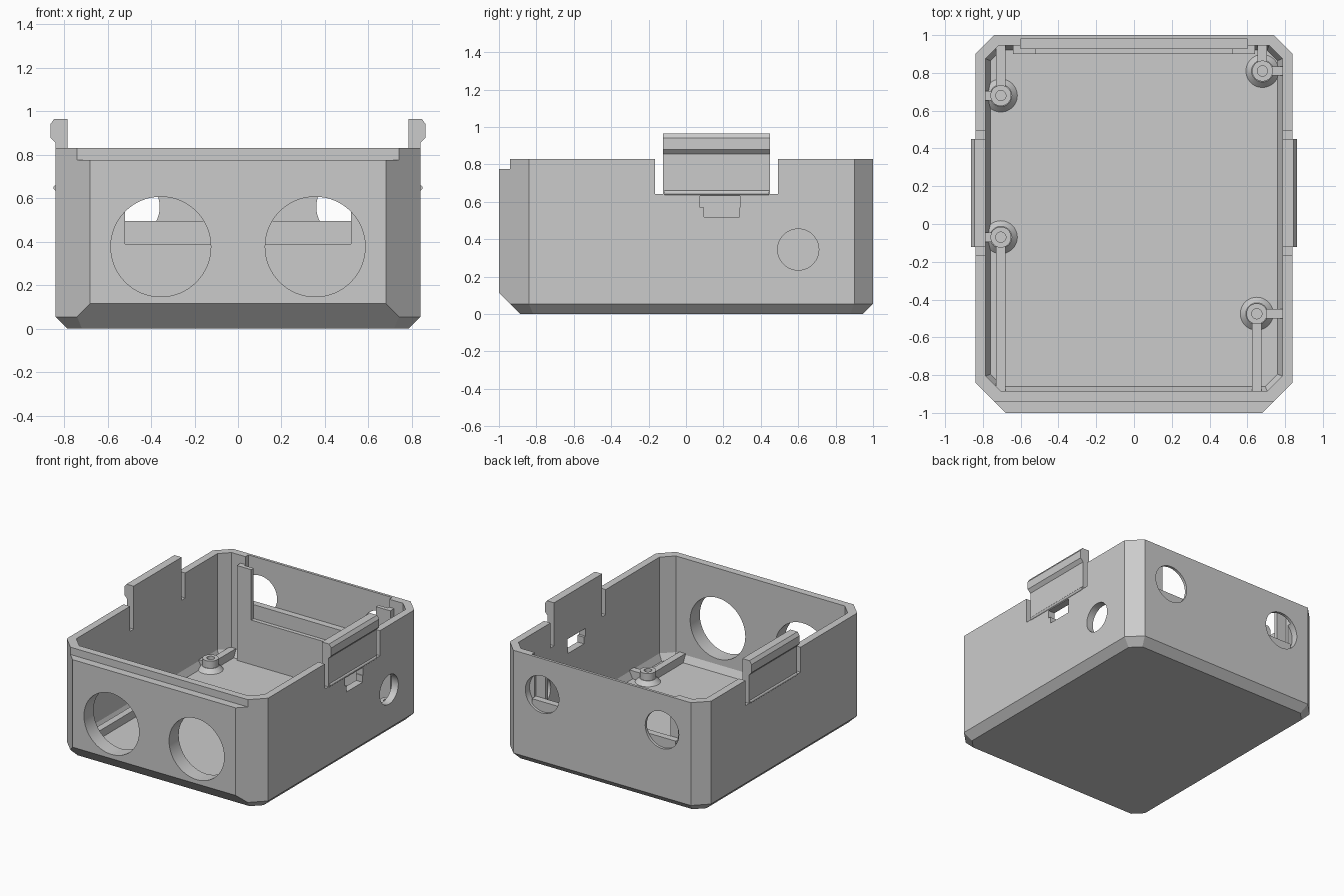
import bpy
import bmesh
import math
from mathutils import Vector, Matrix

if "Cube" in bpy.data.objects:
    bpy.data.objects.remove(bpy.data.objects["Cube"], do_unlink=True)

grey = bpy.data.materials.new("light grey plastic")
grey.use_nodes = True
COLOUR = (0.6, 0.6, 0.6, 1)
grey.diffuse_color = COLOUR
grey.node_tree.nodes["Principled BSDF"].inputs["Base Color"].default_value = COLOUR


def make(name, bm):
    bmesh.ops.recalc_face_normals(bm, faces=bm.faces)
    mesh = bpy.data.meshes.new(name)
    bm.to_mesh(mesh)
    bm.free()
    mesh.materials.append(grey)
    ob = bpy.data.objects.new(name, mesh)
    bpy.context.collection.objects.link(ob)
    return ob


def block(x0, x1, y0, y1, z0, z1):
    bm = bmesh.new()
    bmesh.ops.create_cube(bm, size=1)
    for v in bm.verts:
        v.co = Vector(((x0 + x1) / 2 + v.co.x * (x1 - x0),
                       (y0 + y1) / 2 + v.co.y * (y1 - y0),
                       (z0 + z1) / 2 + v.co.z * (z1 - z0)))
    return bm


def box(name, *size):
    return make(name, block(*size))


def slice_off(bm, point, normal):
    geom = bm.verts[:] + bm.edges[:] + bm.faces[:]
    cut = bmesh.ops.bisect_plane(bm, geom=geom, plane_co=point, plane_no=normal, clear_outer=True)
    edges = [e for e in cut["geom_cut"] if isinstance(e, bmesh.types.BMEdge)]
    if edges:
        bmesh.ops.contextual_create(bm, geom=edges)


def tray(name, hx, y0, y1, z0, z1, front, back, rise, run, front_rise, front_run):
    """Box with sloped corners and a bevelled underside, cut by planes."""
    bm = block(-hx, hx, y0, y1, z0, z1)
    for s in (-1, 1):
        slice_off(bm, (s * hx, y0 + front, 0), (s, -1, 0))
        slice_off(bm, (s * hx, y1 - back, 0), (s, 1, 0))
    tilt = run / rise
    for s in (-1, 1):
        slice_off(bm, (s * hx, 0, z0 + rise), (s, 0, -tilt))
        slice_off(bm, (s * hx, y0 + front, z0 + rise), (s, -1, -tilt * 1.41))
        slice_off(bm, (s * hx, y1 - back, z0 + rise), (s, 1, -tilt * 1.41))
    slice_off(bm, (0, y1, z0 + rise), (0, 1, -tilt))
    slice_off(bm, (0, y0, z0 + front_rise), (0, -1, -front_run / front_rise))
    return make(name, bm)


def rod(name, centre, radius, depth, axis="Z", top=None, segments=64):
    bm = bmesh.new()
    bmesh.ops.create_cone(bm, cap_ends=True, segments=segments, radius1=radius,
                          radius2=radius if top is None else top, depth=depth)
    if axis != "Z":
        bm.transform(Matrix.Rotation(math.pi / 2, 4, "Y" if axis == "X" else "X"))
    bm.transform(Matrix.Translation(centre))
    return make(name, bm)


def combine(target, tool, operation="DIFFERENCE"):
    mod = target.modifiers.new("shape", "BOOLEAN")
    mod.operation = operation
    mod.solver = "EXACT"
    mod.object = tool
    bpy.context.view_layer.objects.active = target
    bpy.ops.object.modifier_apply(modifier=mod.name)
    bpy.data.objects.remove(tool, do_unlink=True)


def smooth(ob):
    bpy.ops.object.select_all(action="DESELECT")
    ob.select_set(True)
    bpy.context.view_layer.objects.active = ob
    bpy.ops.object.shade_smooth_by_angle(angle=math.radians(25))


# Hollow case with a thick front wall
TOP, FLOOR = 0.83, 0.055
case = tray("case", 0.84, -1, 1, 0, TOP, 0.16, 0.1, 0.055, 0.055, 0.115, 0.115)
combine(case, tray("cavity", 0.785, -0.885, 0.945, FLOOR, 1.2, 0.08, 0.07, 0.05, 0.025, 0.05, 0.025))

# Lid step along the front rim and panel recess in the back wall
combine(case, box("step_cutter", -1, 1, -1.1, -0.94, 0.775, 1))
combine(case, box("recess_cutter", -0.6, 0.6, 0.9, 0.98, 0.495, 1))

# Round openings in the front, back and one side
for s in (-1, 1):
    combine(case, rod("front_cutter", (s * 0.355, -0.95, 0.377), 0.23, 0.3, "Y"))
    combine(case, rod("back_cutter", (s * 0.5, 1, 0.56), 0.14, 0.2, "Y"))
combine(case, rod("side_cutter", (0.82, 0.6, 0.345), 0.11, 0.2, "X"))

# Slots that free the clips, with rounded ends
for y0, y1 in ((-0.165, -0.122), (0.45, 0.492)):
    r = (y1 - y0) / 2
    combine(case, box("slot_cutter", -1, 1, y0, y1, 0.62 + r, 1))
    combine(case, rod("slot_end_cutter", (0, y0 + r, 0.62 + r), r, 2, "X", segments=24))

# Stepped window under one clip
combine(case, box("window_cutter", 0.7, 0.9, 0.075, 0.29, 0.57, 0.63))
combine(case, box("window_cutter", 0.7, 0.9, 0.095, 0.285, 0.52, 0.58))
smooth(case)

# Clip heads and grip ridges
for s, side in ((-1, "right"), (1, "left")):
    outline = [(0.785, TOP), (0.84, TOP), (0.84, 0.855), (0.863, 0.88),
               (0.863, 0.94), (0.845, 0.965), (0.785, 0.965)]
    bm = bmesh.new()
    face = bm.faces.new([bm.verts.new((s * x, -0.122, z)) for x, z in outline])
    ext = bmesh.ops.extrude_face_region(bm, geom=[face])
    moved = [g for g in ext["geom"] if isinstance(g, bmesh.types.BMVert)]
    bmesh.ops.translate(bm, verts=moved, vec=(0, 0.572, 0))
    make(side + "_clip", bm)
    smooth(rod(side + "_clip_ridge", (s * 0.837, 0.165, 0.648), 0.012, 0.56, "Y", segments=16))

# Panel holder inside the back wall
box("panel_ledge", -0.6, 0.6, 0.93, 0.98, FLOOR, 0.495)
box("panel_sill", -0.64, 0.64, 0.9, 0.93, FLOOR, 0.39)
for s, side in ((-1, "right"), (1, "left")):
    x0, x1 = sorted((s * 0.52, s * 0.64))
    box(side + "_panel_post", x0, x1, 0.9, 0.93, 0.39, 0.77)
    x0, x1 = sorted((s * 0.6, s * 0.64))
    box(side + "_post_web", x0, x1, 0.93, 0.95, FLOOR, 0.77)

# Screw standoffs, each tied to the walls by two ribs
for i, (x, y, end) in enumerate(((-0.705, 0.68, 0.95), (0.68, 0.81, 0.95),
                                 (-0.705, -0.07, -0.89), (0.65, -0.475, -0.89))):
    n = str(i + 1)
    s = math.copysign(1, x)
    post = rod("standoff_" + n, (x, y, 0.095), 0.055, 0.09, segments=48)
    combine(post, rod("flare", (x, y, 0.068), 0.092, 0.036, top=0.058, segments=48), "UNION")
    combine(post, rod("screw_cutter", (x, y, 0.13), 0.027, 0.1, segments=32))
    smooth(post)
    y0, y1 = sorted((y + math.copysign(0.045, end - y), end))
    box("long_rib_" + n, x - 0.025, x + 0.025, y0, y1, 0.05, 0.115)
    x0, x1 = sorted((x + s * 0.045, s * 0.787))
    box("short_rib_" + n, x0, x1, y - 0.025, y + 0.025, 0.05, 0.115)
